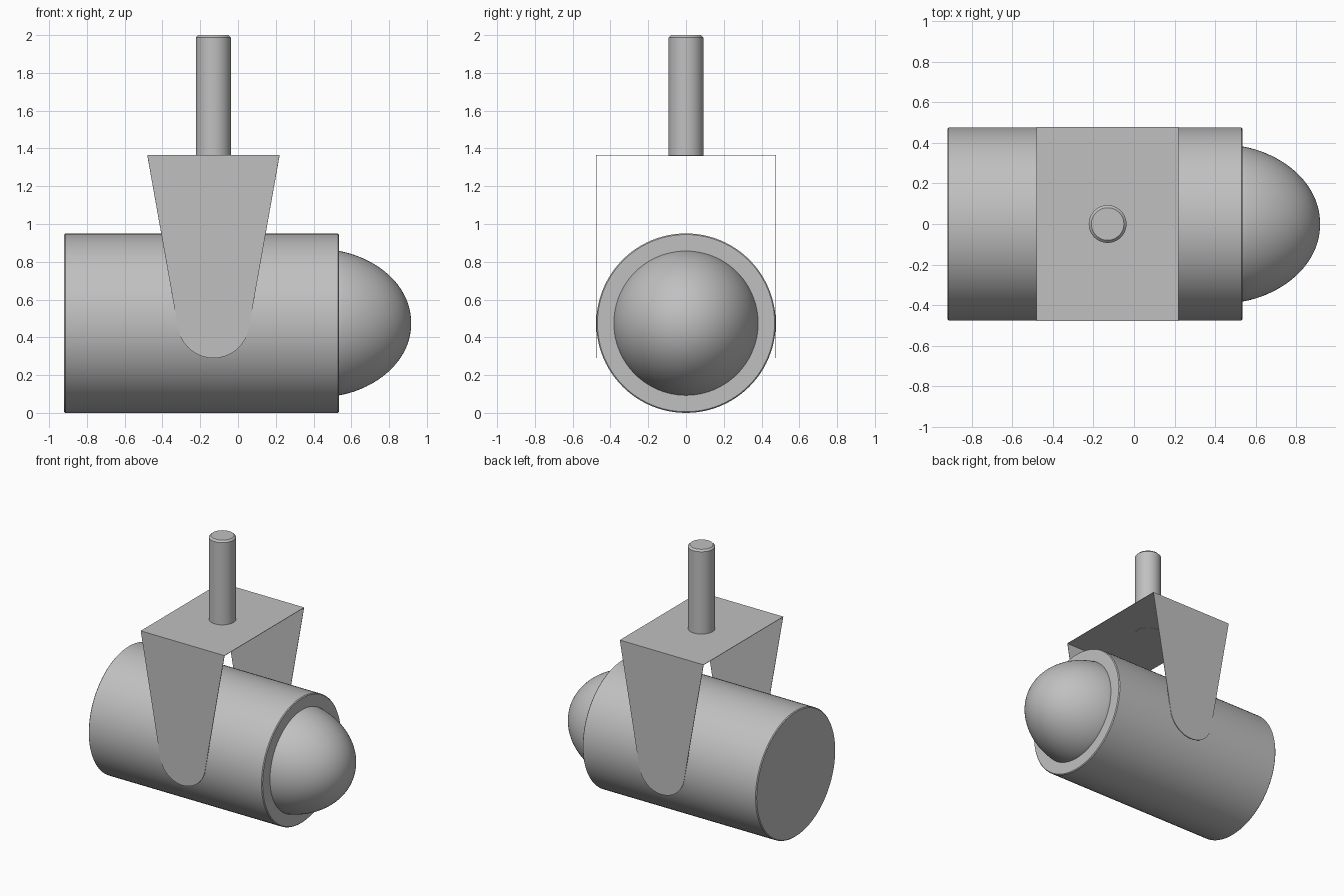
import bpy, bmesh, math
from mathutils import Vector, Matrix
from mathutils.geometry import interpolate_bezier

cube = bpy.data.objects.get("Cube")
if cube:
    bpy.data.objects.remove(cube, do_unlink=True)

GREY = (0.53, 0.53, 0.53, 1)
grey = bpy.data.materials.new("plain grey")
grey.use_nodes = True
grey.diffuse_color = GREY
grey.node_tree.nodes["Principled BSDF"].inputs["Base Color"].default_value = GREY

AXIS_Z = 0.475      # height of the lamp axis, also the housing radius
PIVOT_X = -0.13     # centre of the bracket and stem


def finish(name, bm):
    bmesh.ops.recalc_face_normals(bm, faces=bm.faces)
    mesh = bpy.data.meshes.new(name)
    bm.to_mesh(mesh)
    bm.free()
    mesh.materials.append(grey)
    obj = bpy.data.objects.new(name, mesh)
    bpy.context.collection.objects.link(obj)
    bpy.ops.object.select_all(action="DESELECT")
    obj.select_set(True)
    bpy.context.view_layer.objects.active = obj
    return obj


def lathe(name, profile, origin, along_x=False, steps=96):
    """Spin (radius, distance) points about z, or about x when along_x."""
    bm = bmesh.new()
    verts = [bm.verts.new((r, 0, d)) for r, d in profile]
    edges = [bm.edges.new(pair) for pair in zip(verts, verts[1:])]
    bmesh.ops.spin(bm, geom=verts + edges, axis=(0, 0, 1), cent=(0, 0, 0),
                   angle=math.tau, steps=steps)
    bmesh.ops.remove_doubles(bm, verts=bm.verts, dist=0.0001)
    turn = Matrix.Rotation(math.pi / 2, 4, "Y") if along_x else Matrix()
    bm.transform(Matrix.Translation(origin) @ turn)
    obj = finish(name, bm)
    bpy.ops.object.shade_smooth_by_angle(angle=math.radians(30))
    return obj


def rod(radius, start, end, chamfer_start, chamfer_end):
    return [(0, start), (radius - chamfer_start, start),
            (radius, start + chamfer_start), (radius, end - chamfer_end),
            (radius - chamfer_end, end), (0, end)]


# Cylindrical lamp housing with softened rims
lathe("housing", rod(AXIS_Z, -0.92, 0.535, 0.006, 0.006), (0, 0, AXIS_Z), True)

# Domed lens on the +x end
curve = interpolate_bezier(Vector((0.382, 0.535)), Vector((0.35, 0.72)),
                           Vector((0.21, 0.917)), Vector((0, 0.917)), 28)
lathe("lens", [(0.382, 0.53)] + [(p.x, p.y) for p in curve],
      (0, 0, AXIS_Z), True)

# Mounting stem
lathe("stem", rod(0.093, 1.36, 2.0, 0, 0.013), (PIVOT_X, 0, 0), steps=64)

# Folded sheet bracket: top plate and two tapered arms with rounded ends
TOP_Z, HALF_TOP, HALF_Y, TIP_R, TIP_Z = 1.365, 0.35, 0.477, 0.19, 0.48
taper = math.radians(10)
outline = [(-HALF_TOP, TOP_Z)]
for i in range(33):
    a = math.pi + taper + (math.pi - 2 * taper) * i / 32
    outline.append((TIP_R * math.cos(a), TIP_Z + TIP_R * math.sin(a)))
outline.append((HALF_TOP, TOP_Z))

bm = bmesh.new()
arms = []
for side in (-HALF_Y, HALF_Y):
    arm = [bm.verts.new((PIVOT_X + x, side, z)) for x, z in outline]
    bm.faces.new(arm)
    arms.append(arm)
front, back = arms
bm.faces.new((front[0], front[-1], back[-1], back[0]))
bracket = finish("bracket", bm)
# Make sure the sheet faces outward before giving it thickness
top = max(bracket.data.polygons, key=lambda p: p.center.z)
if top.normal.z < 0:
    bracket.data.flip_normals()
sheet = bracket.modifiers.new("sheet thickness", "SOLIDIFY")
sheet.thickness = 0.004
sheet.offset = -1
